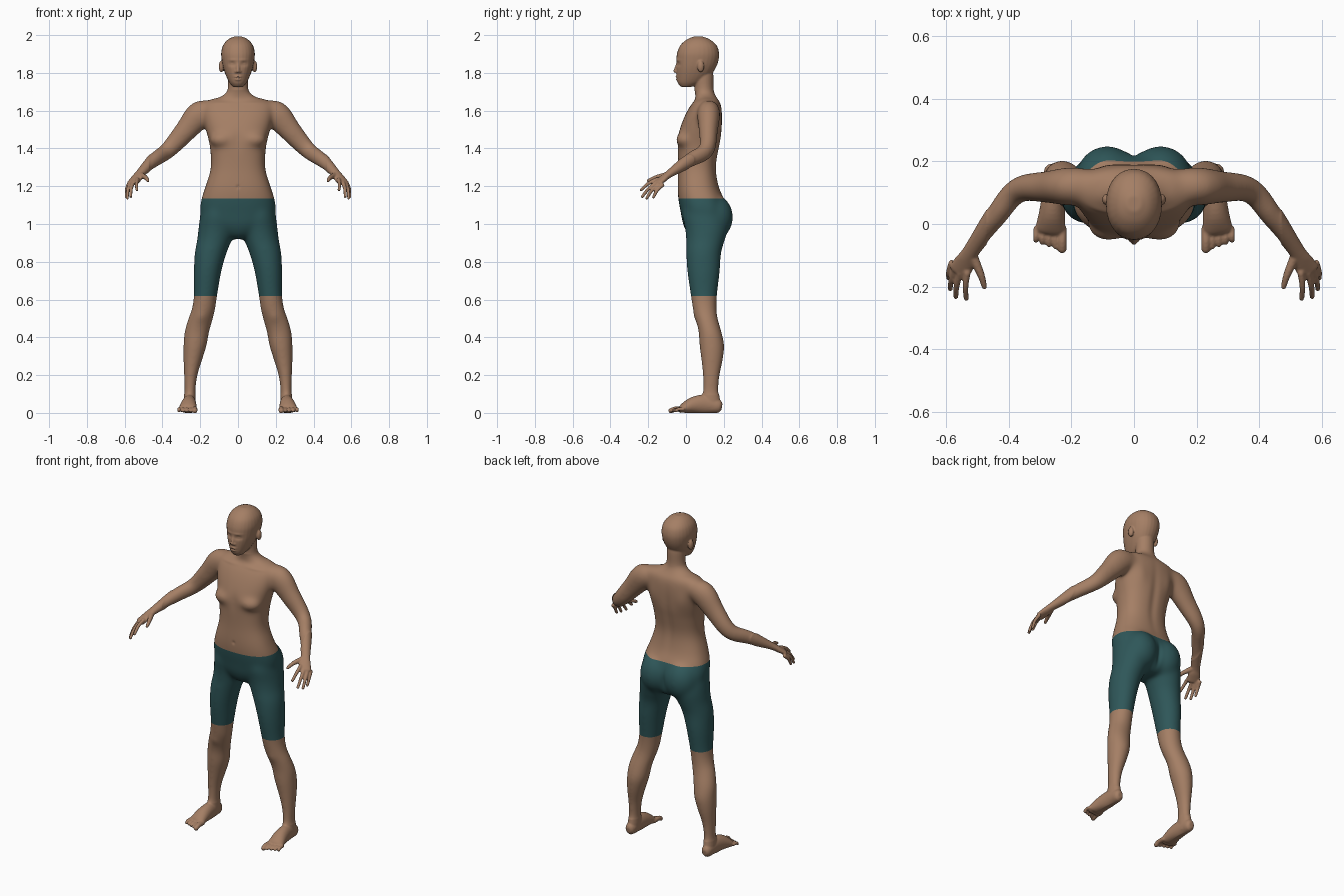
import bpy
import bmesh
import math
from mathutils import Vector, Matrix

cube = bpy.data.objects.get("Cube")
if cube:
    bpy.data.objects.remove(cube, do_unlink=True)


def material(name, colour):
    mat = bpy.data.materials.new(name)
    mat.use_nodes = True
    mat.diffuse_color = (*colour, 1)
    mat.node_tree.nodes["Principled BSDF"].inputs["Base Color"].default_value = (*colour, 1)
    return mat


skin = material("skin", (.375, .212, .13))
cloth = material("teal_cloth", (.028, .095, .1))
bm = bmesh.new()
UP = Vector((0, 0, 1))


def smooth_stations(stations, steps=4):
    """Catmull-Rom interpolation through the given stations."""
    pts = [Vector(s) for s in stations]
    result = []
    for i in range(len(pts) - 1):
        p, q = pts[i], pts[i + 1]
        before, after = pts[max(i - 1, 0)], pts[min(i + 2, len(pts) - 1)]
        m, n = (q - before) / 2, (after - p) / 2
        for k in range(steps):
            t = k / steps
            a, b = q - p, t * t
            result.append(p + m * t + (a * 3 - m * 2 - n) * b + (m + n - a * 2) * b * t)
    return result + [pts[-1]]


def skin_rings(rings, side):
    """Bridge rings of points into a closed tube, mirrored when side is -1."""
    loops = [[bm.verts.new((p.x * side, p.y, p.z)) for p in ring] for ring in rings]
    count = len(loops[0])
    for low, high in zip(loops, loops[1:]):
        for i in range(count):
            j = (i + 1) % count
            bm.faces.new((low[i], low[j], high[j], high[i]))
    bm.faces.new(loops[0][::-1])
    bm.faces.new(loops[-1])


def ring(centre, u, v, power=2.0, count=28):
    points = []
    for i in range(count):
        angle = math.tau * i / count
        c, s = math.cos(angle), math.sin(angle)
        c = math.copysign(abs(c) ** (2 / power), c)
        s = math.copysign(abs(s) ** (2 / power), s)
        points.append(centre + u * c + v * s)
    return points


def column(stations, sides=(1,), power=2.0):
    """Upright form; stations are height, front, back, inner x, outer x."""
    rings = []
    for z, front, back, inner, outer in smooth_stations(stations):
        centre = Vector(((inner + outer) / 2, (front + back) / 2, z))
        rings.append(ring(centre, Vector(((outer - inner) / 2, 0, 0)),
                          Vector((0, (back - front) / 2, 0)), power))
    for side in sides:
        skin_rings(rings, side)


def limb(stations, sides=(1, -1)):
    """Round-ended tube along a path; stations are x, y, z, width, thickness."""
    path = smooth_stations(stations)
    centres = [Vector(s[:3]) for s in path]
    rings = []
    last = len(path) - 1
    for i, s in enumerate(path):
        tangent = (centres[min(i + 1, last)] - centres[max(i - 1, 0)]).normalized()
        across = tangent.cross(UP).normalized()
        over = across.cross(tangent)
        reach = min(s[3], s[4])
        caps = [(0, 1)]
        if i == last:
            caps += [(.5, .87), (.85, .5)]
        if i == 0:
            caps = [(-.85, .5), (-.5, .87)] + caps
        for shift, scale in caps:
            rings.append(ring(centres[i] + tangent * reach * shift,
                              across * s[3] * scale, over * s[4] * scale))
    for side in sides:
        skin_rings(rings, side)


def blob(x, y, z, rx, ry, rz, sides=(1, -1)):
    for side in sides:
        place = Matrix.Translation((x * side, y, z)) @ Matrix.Diagonal((rx, ry, rz, 1))
        bmesh.ops.create_uvsphere(bm, u_segments=24, v_segments=16, radius=1, matrix=place)


def centred(rows):
    return [(z, front, back, -half, half) for z, front, back, half in rows]


# Torso, chest and seat
column(centred([
    (.925, .04, .17, .04), (.95, .01, .2, .09), (1, -.015, .22, .165), (1.06, -.027, .225, .2),
    (1.13, -.04, .205, .196), (1.2, -.045, .175, .174), (1.3, -.042, .16, .145),
    (1.4, -.044, .175, .148), (1.45, -.046, .185, .157), (1.5, -.036, .19, .17),
    (1.58, -.005, .192, .188), (1.64, .03, .185, .185), (1.67, .065, .165, .13)]), power=2.4)
blob(.082, 0, 1.45, .068, .055, .046)
blob(.085, .15, 1.04, .1, .1, .12)

# Neck and head
column(centred([
    (1.63, .05, .18, .15), (1.66, .05, .17, .125), (1.68, .05, .16, .092),
    (1.7, .045, .15, .063), (1.73, .045, .145, .053), (1.79, .04, .145, .052),
    (1.83, .04, .14, .05)]))
column(centred([
    (1.73, -.027, .03, .026), (1.752, -.044, .085, .045), (1.79, -.05, .13, .064),
    (1.83, -.052, .157, .078), (1.87, -.051, .172, .086), (1.91, -.047, .175, .089),
    (1.95, -.03, .162, .079), (1.98, .003, .128, .054), (1.996, .04, .09, .023)]),
    power=2.15)

# Ears, nose and lips
blob(.088, .078, 1.838, .014, .018, .031)
limb([(0, -.042, 1.86, .008, .008), (0, -.05, 1.835, .009, .009),
      (0, -.057, 1.814, .01, .01)], sides=(1,))
blob(.01, -.05, 1.81, .008, .009, .007)
blob(0, -.043, 1.783, .023, .013, .007, sides=(1,))
blob(0, -.041, 1.77, .02, .013, .008, sides=(1,))

# Legs
column([
    (1.12, -.01, .195, .02, .18), (1.05, -.018, .215, .015, .2), (.98, -.006, .222, .016, .21),
    (.92, 0, .207, .032, .217), (.85, 0, .187, .06, .23),
    (.75, .006, .18, .088, .235), (.62, .025, .165, .11, .235), (.55, .036, .163, .12, .247),
    (.5, .05, .17, .132, .266), (.43, .066, .19, .152, .285), (.36, .07, .204, .165, .29),
    (.28, .08, .196, .19, .29), (.2, .087, .18, .214, .287), (.12, .088, .174, .224, .285),
    (.06, .08, .182, .225, .288), (.02, .09, .178, .23, .285)], sides=(1, -1))

# Feet and toes
limb([(.258, .165, .04, .03, .037), (.258, .1, .05, .035, .05), (.261, .04, .045, .041, .044),
      (.266, -.01, .029, .047, .028), (.268, -.027, .02, .047, .016)])
for i in range(5):
    x = .229 + i * .021
    r = .0088 if i else .014
    tip = i * .007 - .08
    limb([(x, -.015, .024, r, r), (x, tip / 2 - .015, .024, r, r), (x, tip, .015, r, r)])

# Arms and palms
limb([(.13, .125, 1.6, .05, .05), (.2, .12, 1.585, .062, .074), (.275, .118, 1.5, .052, .061),
      (.37, .108, 1.395, .042, .047), (.44, .025, 1.345, .037, .041),
      (.517, -.083, 1.273, .026, .021), (.538, -.12, 1.245, .033, .018),
      (.557, -.15, 1.222, .036, .014)])

# Fingers and thumb
fingers = [
    ((.532, -.155, 1.24), (.535, -.238, 1.184)),
    ((.555, -.155, 1.225), (.568, -.232, 1.148)),
    ((.572, -.145, 1.215), (.586, -.208, 1.14)),
    ((.581, -.125, 1.21), (.591, -.172, 1.146))]
for base, tip in fingers:
    base, tip = Vector(base), Vector(tip)
    bend = (base + tip) / 2 + Vector((.004, -.004, .005))
    limb([(*base, .011, .011), (*bend, .0095, .0095), (*tip, .008, .008)])
limb([(.513, -.105, 1.262, .016, .016), (.489, -.16, 1.25, .012, .012),
      (.477, -.2, 1.233, .009, .009)])

# Fuse all parts into one continuous body
bmesh.ops.recalc_face_normals(bm, faces=bm.faces[:])
mesh = bpy.data.meshes.new("body_parts")
bm.to_mesh(mesh)
bm.free()
body = bpy.data.objects.new("body", mesh)
bpy.context.scene.collection.objects.link(body)
fuse = body.modifiers.new("fuse", "REMESH")
fuse.mode = "VOXEL"
fuse.voxel_size = .0046
soften = body.modifiers.new("soften", "SMOOTH")
soften.iterations = 3
graph = bpy.context.evaluated_depsgraph_get()
fused = bpy.data.meshes.new_from_object(body.evaluated_get(graph))
body.modifiers.clear()
body.data = fused
fused.name = "body"
for mat in (skin, cloth):
    fused.materials.append(mat)

# Blend the large joints, leaving face, hands and feet crisp
bm = bmesh.new()
bm.from_mesh(fused)
large = [v for v in bm.verts if .1 < v.co.z < 1.71 and abs(v.co.x) < .47]
for _ in range(75):
    bmesh.ops.smooth_vert(bm, verts=large, factor=.5, use_axis_x=True,
                          use_axis_y=True, use_axis_z=True)
bm.normal_update()

# Surface details: facing, x, z, width, height, depth (negative depth raises)
details = [
    (-1, .032, 1.85, .017, .011, .011),      # eye sockets
    (-1, .032, 1.848, .011, .007, -.007),    # eyelids
    (-1, .032, 1.845, .013, .003, .004),     # eye slits
    (-1, .03, 1.872, .025, .006, -.003),     # brows
    (-1, 0, 1.777, .022, .003, .004),        # mouth
    (-1, 0, 1.2, .009, .01, .004),           # navel
    (-1, 0, 1.45, .025, .05, .004),          # breastbone
    (-1, .09, 1.645, .06, .009, -.005),      # collarbones
    (-1, .19, .51, .03, .03, -.005),         # knees
    (1, 0, 1.4, .025, .17, .007),            # spine
    (1, .1, 1.52, .04, .06, -.006),          # shoulder blades
    (1, 0, 1.02, .014, .06, .01)]            # seat cleft
for v in bm.verts:
    shift = 0
    for facing, x, z, width, height, depth in details:
        across, up = (abs(v.co.x) - x) / width, (v.co.z - z) / height
        falloff = across * across + up * up
        if falloff < 6:
            shift -= facing * depth * math.exp(-falloff) * max(0, facing * v.normal.y)
    v.co.y += shift

# Flat soles, standing on the ground
SOLE = .004
for v in bm.verts:
    v.co.z = max(v.co.z - SOLE, 0)

# Shorts between waistband and hems
HEM, WAIST = .62, 1.135
for level in (HEM, WAIST):
    bmesh.ops.bisect_plane(bm, geom=bm.verts[:] + bm.edges[:] + bm.faces[:],
                           plane_co=(0, 0, level), plane_no=UP)
for face in bm.faces:
    centre = face.calc_center_median()
    face.smooth = True
    face.material_index = int(HEM < centre.z < WAIST and abs(centre.x) < .35)
bm.to_mesh(fused)
bm.free()
